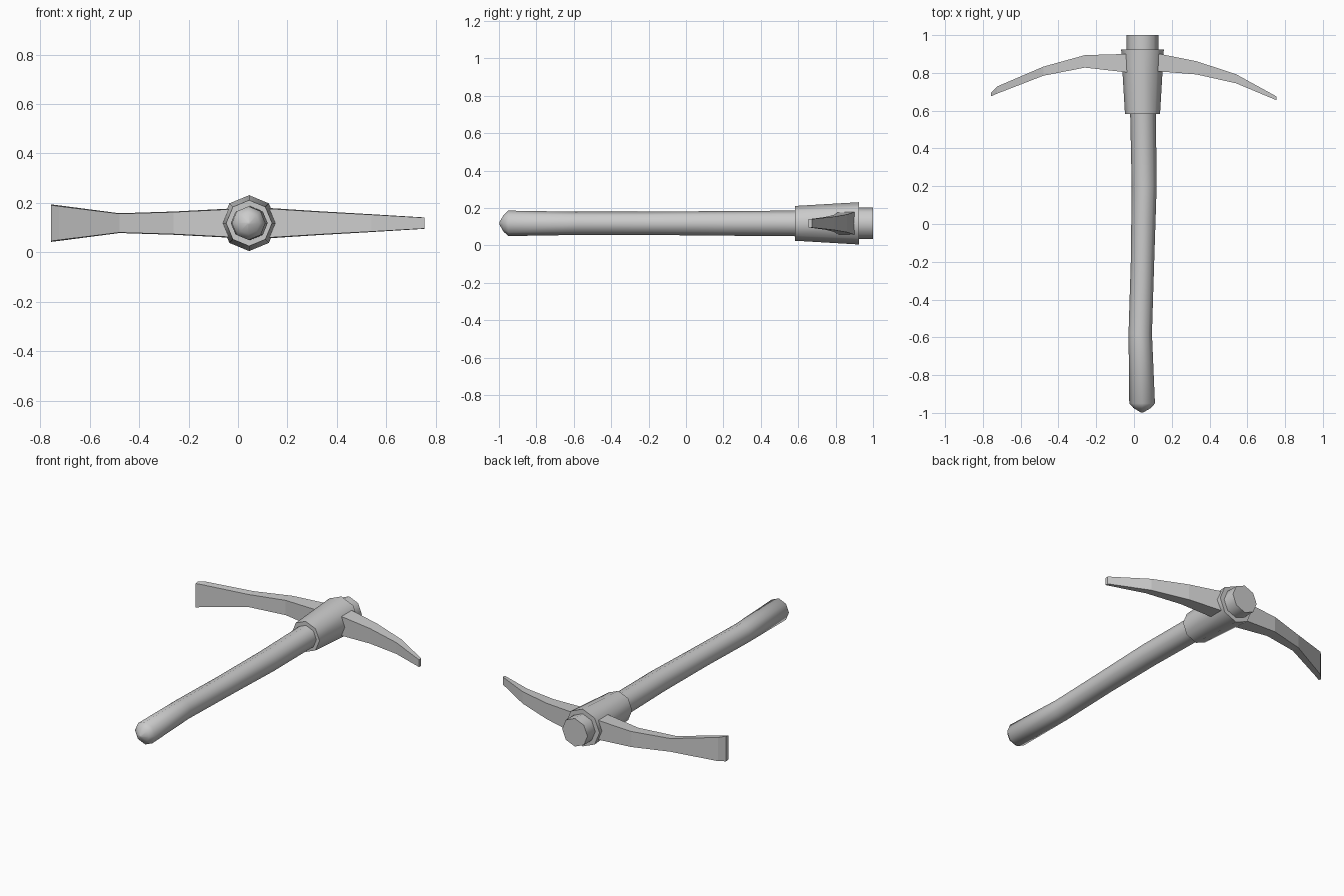
import bpy, bmesh, math

if "Cube" in bpy.data.objects:
    bpy.data.objects.remove(bpy.data.objects["Cube"])

CX, CZ = 0.045, 0.118  # handle axis


def loft(name, rings, smooth_angle=None):
    """Skin a list of equal-sized point rings and cap both ends."""
    bm = bmesh.new()
    loops = [[bm.verts.new(p) for p in ring] for ring in rings]
    n = len(loops[0])
    for a, b in zip(loops, loops[1:]):
        for i in range(n):
            j = (i + 1) % n
            bm.faces.new((a[i], a[j], b[j], b[i]))
    bm.faces.new(loops[0])
    bm.faces.new(loops[-1])
    bmesh.ops.remove_doubles(bm, verts=bm.verts[:], dist=0.0005)
    bmesh.ops.recalc_face_normals(bm, faces=bm.faces[:])
    mesh = bpy.data.meshes.new(name)
    bm.to_mesh(mesh)
    bm.free()
    obj = bpy.data.objects.new(name, mesh)
    bpy.context.collection.objects.link(obj)
    if smooth_angle:
        bpy.ops.object.select_all(action='DESELECT')
        obj.select_set(True)
        bpy.context.view_layer.objects.active = obj
        bpy.ops.object.shade_smooth_by_angle(angle=math.radians(smooth_angle))
    return obj


def octagon(y, r, x=CX):
    return [(x + r * math.cos(k * math.pi / 4), y, CZ + r * math.sin(k * math.pi / 4))
            for k in range(8)]


def blade_section(x, y_in, y_out, half):
    # slightly wider on the outer (+y) side
    inner = half * 0.95
    return [(x, y_in, CZ - inner), (x, y_in, CZ + inner),
            (x, y_out, CZ + half), (x, y_out, CZ - half)]


# Gently bowed wooden handle with domed butt: (y, radius, centre x)
handle = [(-0.998, 0.006, 0.043), (-0.975, 0.045, 0.043), (-0.95, 0.068, 0.043),
          (-0.58, 0.062, 0.033), (-0.2, 0.062, 0.045), (0.2, 0.066, 0.054),
          (0.57, 0.068, 0.048), (0.75, 0.085, CX), (1.0, 0.085, CX)]
loft("handle", [octagon(*h) for h in handle], 50)

# Tapered socket around the handle
loft("socket", [octagon(0.583, 0.093), octagon(0.925, 0.113)], 50)

# Pointed pick arm: (x, inner y, outer y, half height)
pick = [(0.05, 0.812, 0.91, 0.066), (0.13, 0.808, 0.902, 0.061),
        (0.33, 0.792, 0.862, 0.048), (0.54, 0.745, 0.793, 0.036),
        (0.755, 0.655, 0.675, 0.023)]
loft("pick_blade", [blade_section(*s) for s in pick])

# Flared adze arm
adze = [(0.05, 0.79, 0.90, 0.063), (-0.05, 0.804, 0.90, 0.058),
        (-0.26, 0.828, 0.894, 0.047), (-0.48, 0.785, 0.833, 0.040),
        (-0.725, 0.69, 0.728, 0.072), (-0.757, 0.676, 0.696, 0.076)]
loft("adze_blade", [blade_section(*s) for s in adze])
